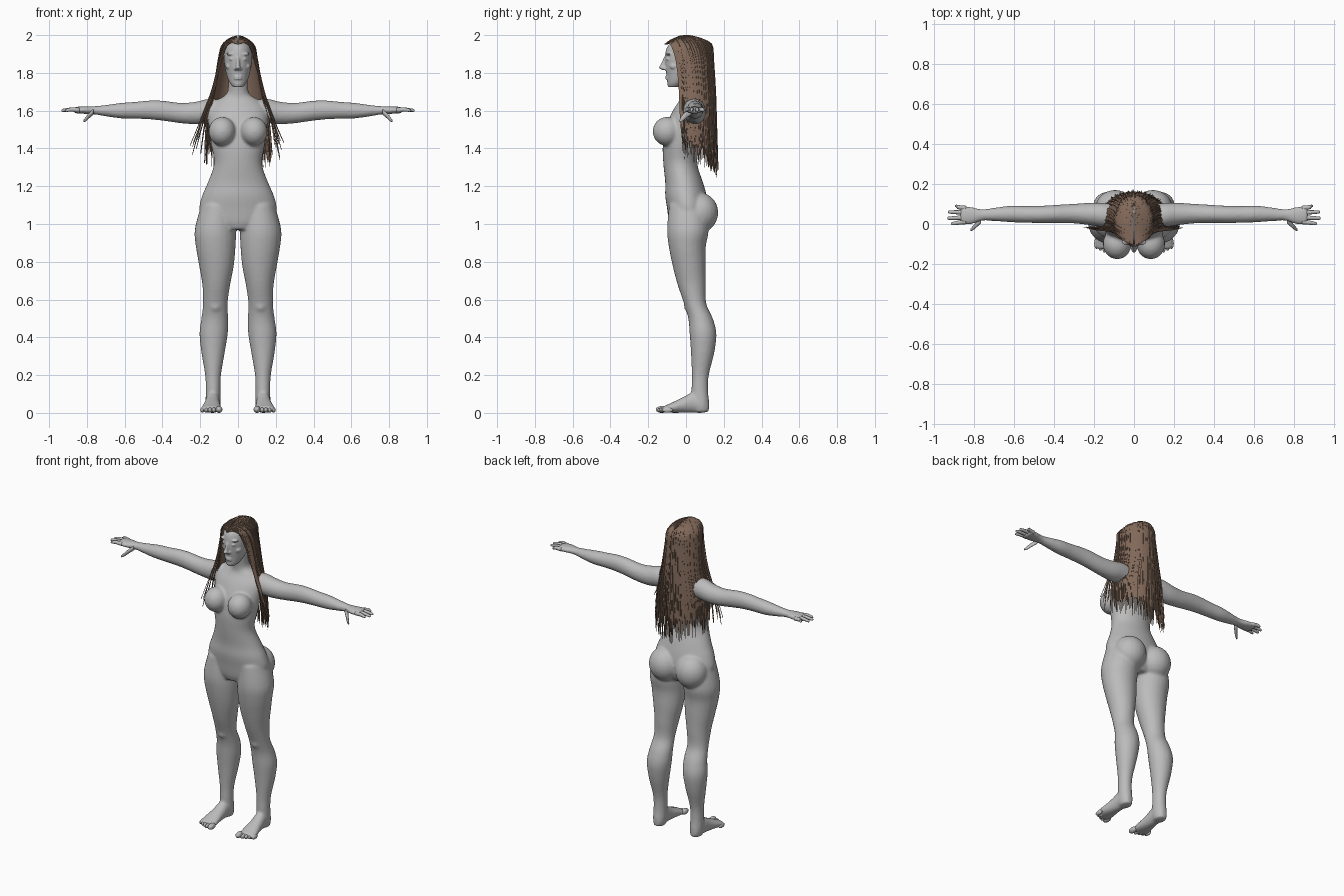
import bpy
import bmesh
import math
import random
from mathutils import Matrix, Vector

random.seed(4)
cube = bpy.data.objects.get("Cube")
if cube:
    bpy.data.objects.remove(cube, do_unlink=True)


def material(name, color):
    mat = bpy.data.materials.new(name)
    mat.use_nodes = True
    mat.diffuse_color = (*color, 1)
    bsdf = next(n for n in mat.node_tree.nodes if n.type == 'BSDF_PRINCIPLED')
    bsdf.inputs["Base Color"].default_value = (*color, 1)
    return mat


grey = material("body grey", (.5, .5, .5))
brown = material("hair brown", (.22, .14, .1))
dark_brown = material("hair dark brown", (.13, .085, .06))


def spline(points, steps=4):
    """Smooth interpolation through a list of equal-length tuples."""
    points = [Vector(p) for p in points]
    last = len(points) - 1
    result = []
    for i in range(last):
        a, b = points[max(i - 1, 0)], points[i]
        c, d = points[i + 1], points[min(i + 2, last)]
        for step in range(steps):
            t = step / steps
            result.append(b + (c - a) * (t / 2)
                          + (a * 2 - b * 5 + c * 4 - d) * (t * t / 2)
                          + (b * 3 - a - c * 3 + d) * (t ** 3 / 2))
    return result + [points[last]]


def loft(bm, axis, stations, mirror=False, sides=24):
    """Elliptical tube: position on the axis, two centres, two radii."""
    for side in (1, -1) if mirror else (1,):
        rings = []
        for along, c1, c2, r1, r2 in spline(stations):
            ring = []
            for k in range(sides):
                angle = math.tau * k / sides
                p = [c1 + r1 * math.cos(angle), c2 + r2 * math.sin(angle)]
                p.insert(axis, along)
                p[0] *= side
                ring.append(bm.verts.new(p))
            rings.append(ring)
        for low, high in zip(rings, rings[1:]):
            for k in range(sides):
                bm.faces.new((low[k], low[k - 1], high[k - 1], high[k]))
        bm.faces.new(rings[0])
        bm.faces.new(rings[-1])


def ball(bm, center, radii, mirror=False):
    for side in (1, -1) if mirror else (1,):
        place = Vector((center[0] * side, center[1], center[2]))
        bmesh.ops.create_uvsphere(bm, u_segments=20, v_segments=12, radius=1,
                                  matrix=Matrix.LocRotScale(place, None, Vector(radii)))


def finish(name, bm, voxel=0, smoothing=0):
    bmesh.ops.recalc_face_normals(bm, faces=bm.faces[:])
    mesh = bpy.data.meshes.new(name)
    bm.to_mesh(mesh)
    bm.free()
    obj = bpy.data.objects.new(name, mesh)
    bpy.context.collection.objects.link(obj)
    if voxel:
        remesh = obj.modifiers.new("Fuse", 'REMESH')
        remesh.mode = 'VOXEL'
        remesh.voxel_size = voxel
        smooth = obj.modifiers.new("Soften", 'SMOOTH')
        smooth.iterations = smoothing
        graph = bpy.context.evaluated_depsgraph_get()
        obj.data = bpy.data.meshes.new_from_object(obj.evaluated_get(graph))
        obj.modifiers.clear()
    obj.data.materials.clear()
    obj.data.materials.append(grey)
    for face in obj.data.polygons:
        face.use_smooth = True
    return obj


# Body: torso, legs, feet and arms fused into one skin
body = bmesh.new()
loft(body, 2, [(.97, 0, .005, .1, .08), (1.01, 0, .01, .18, .1),
               (1.08, 0, .01, .205, .11), (1.15, 0, 0, .19, .11),
               (1.22, 0, -.01, .16, .1), (1.32, 0, -.03, .127, .09),
               (1.42, 0, -.025, .142, .098), (1.52, 0, 0, .155, .105),
               (1.6, 0, .02, .155, .09), (1.655, 0, .03, .11, .065),
               (1.69, 0, .025, .06, .055), (1.76, 0, .01, .05, .05),
               (1.8, 0, .01, .048, .05)], sides=32)
ball(body, (.084, -.1, 1.49), (.072, .077, .077), True)
ball(body, (.095, .075, 1.06), (.1, .096, .105), True)
loft(body, 2, [(1.1, .11, .01, .085, .1), (.97, .12, .01, .109, .11),
               (.88, .118, .007, .105, .098), (.78, .114, .017, .092, .088),
               (.68, .115, .03, .074, .075), (.58, .12, .048, .065, .059),
               (.5, .123, .077, .071, .065), (.42, .129, .09, .075, .071),
               (.32, .132, .088, .062, .062), (.2, .132, .076, .042, .045),
               (.12, .132, .073, .039, .044), (.05, .132, .078, .04, .045),
               (.005, .132, .08, .033, .04)], True)
ball(body, (.12, .015, .57), (.035, .026, .04), True)
loft(body, 1, [(.12, .132, .035, .02, .025), (.09, .132, .04, .038, .04),
               (.04, .134, .055, .038, .055), (-.01, .137, .043, .042, .043),
               (-.06, .14, .031, .05, .031), (-.1, .142, .022, .055, .021),
               (-.125, .142, .018, .05, .016)], True)
loft(body, 0, [(.1, .04, 1.6, .06, .06), (.16, .045, 1.598, .06, .064),
               (.22, .05, 1.588, .056, .06), (.3, .052, 1.587, .049, .054),
               (.4, .05, 1.6, .045, .053), (.47, .048, 1.604, .043, .05),
               (.54, .048, 1.602, .042, .045), (.62, .05, 1.6, .041, .041),
               (.7, .048, 1.6, .033, .03), (.76, .045, 1.602, .029, .022),
               (.81, .042, 1.603, .043, .02), (.85, .045, 1.603, .046, .018),
               (.87, .046, 1.603, .044, .015)], True)
finish("body", body, voxel=.008, smoothing=6)

# Head and face
head = bmesh.new()
loft(head, 2, [(1.725, 0, -.065, .025, .03), (1.745, 0, -.053, .042, .046),
               (1.78, 0, -.03, .058, .072), (1.83, 0, -.01, .07, .1),
               (1.88, 0, 0, .076, .112), (1.93, 0, .005, .073, .108),
               (1.96, 0, .01, .058, .088), (1.982, 0, .015, .03, .05)], sides=32)
loft(head, 2, [(1.885, 0, -.107, .008, .009), (1.845, 0, -.117, .01, .017),
               (1.828, 0, -.122, .015, .022), (1.815, 0, -.112, .012, .013)])
ball(head, (.013, -.11, 1.822), (.009, .012, .008), True)
ball(head, (.03, -.094, 1.873), (.017, .013, .009), True)
ball(head, (.033, -.091, 1.9), (.03, .015, .008), True)
ball(head, (.045, -.06, 1.835), (.022, .028, .02), True)
for lip_z in (1.78, 1.769):
    ball(head, (0, -.094, lip_z), (.024, .015, .007))
ball(head, (0, -.082, 1.742), (.022, .018, .016))
finish("head", head, voxel=.0045, smoothing=3)

# Fingers and thumbs
fingers = bmesh.new()
for base_y, tip_y, tip_x in ((.079, .09, .895), (.057, .06, .93),
                             (.033, .029, .934), (.011, .002, .915)):
    loft(fingers, 0, [(.84, base_y, 1.603, .012, .012),
                      (.88, (base_y + tip_y) / 2, 1.606, .0105, .011),
                      (tip_x - .008, tip_y, 1.602, .008, .008),
                      (tip_x, tip_y, 1.601, .004, .004)], True, sides=12)
loft(fingers, 0, [(.765, .022, 1.594, .018, .015), (.79, -.005, 1.572, .014, .014),
                  (.805, -.02, 1.556, .011, .012), (.818, -.03, 1.545, .006, .006)],
     True, sides=12)
finish("fingers", fingers)

# Toes
toes = bmesh.new()
ball(toes, (.1, -.128, .018), (.018, .032, .018), True)
for i in range(4):
    ball(toes, (.128 + i * .02, -.124 + i * .009, .015), (.011, .028, .014), True)
finish("toes", toes)

# Hair: layered ribbons falling from a centre parting
# Each level: height, centre y, radius x, radius y, sweep towards the face
LEVELS = ((1.94, .01, .084, .124, 130), (1.86, .01, .1, .13, 115),
          (1.7, .02, .125, .13, 112), (1.55, .02, .16, .135, 110))
hair = bmesh.new()
COUNT = 44


def ribbon(side, a, width, lift, shade):
    root_y = .1 - .205 * a
    path = [Vector((.002 * side, root_y, 1.996 + lift / 2 - 4 * root_y ** 2))]
    flare = max(0, a - .9) * 10 * random.uniform(.5, 1)
    for i, (z, cy, rx, ry, sweep) in enumerate(LEVELS):
        angle = math.radians(sweep * a)
        x = (rx + lift) * math.sin(angle) + max(0, i - 1) * .025 * flare
        path.append(Vector((x * side, cy + (ry + lift) * math.cos(angle), z)))
    path.insert(1, (path[0] + path[1]) / 2 + Vector((0, 0, .014)))
    end = path[-1]
    tip_z = 1.29 + .1 * a + random.uniform(-.05, .06)
    path.append(Vector((end.x * 1.06 + side * .05 * flare, end.y + .008, tip_z)))
    points = spline(path, 3)
    rows = []
    for i, p in enumerate(points):
        t = i / (len(points) - 1)
        turn = math.radians(115 * a)
        across = Vector((side * math.cos(turn), -math.sin(turn), 0))
        if i < 4:
            across = across.lerp(Vector((0, -1, 0)), 1 - i / 4).normalized()
        half = width * min(1, (1.02 - t) * 3.2)
        rows.append([hair.verts.new(p - across * half), hair.verts.new(p + across * half)])
    for low, high in zip(rows, rows[1:]):
        face = hair.faces.new((low[0], low[1], high[1], high[0]))
        face.material_index = shade


for side in (1, -1):
    for n in range(COUNT):
        ribbon(side, n / (COUNT - 1), .009, 0, 0)
    for n in range(COUNT):
        ribbon(side, random.random(), random.uniform(.003, .006),
               random.uniform(.002, .008), int(random.random() < .4))

hair_object = finish("hair", hair)
hair_object.data.materials.clear()
for mat in (brown, dark_brown):
    hair_object.data.materials.append(mat)
for face in hair_object.data.polygons:
    face.use_smooth = False
thickness = hair_object.modifiers.new("Thickness", 'SOLIDIFY')
thickness.thickness = .003
thickness.offset = 0
